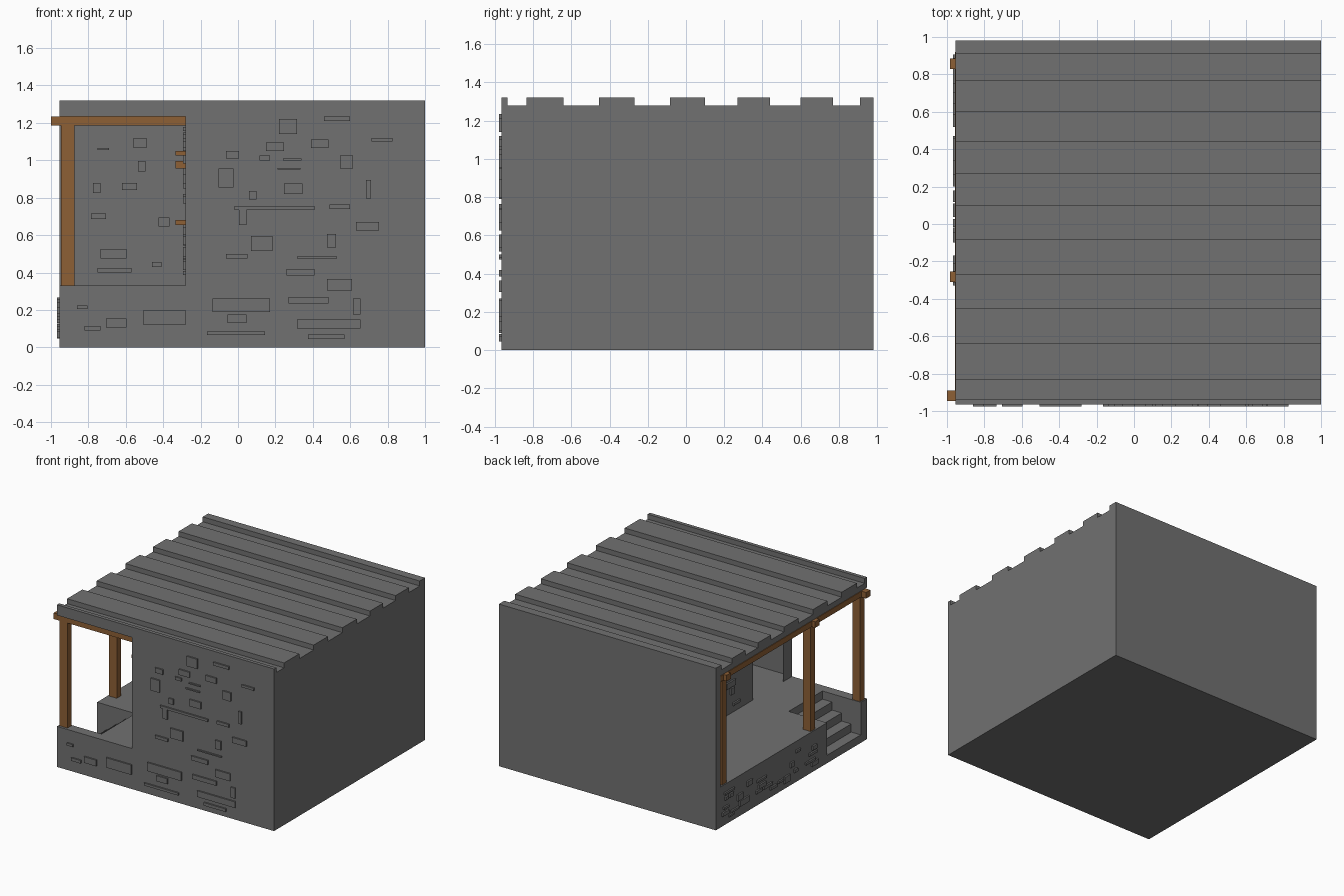
import bpy, bmesh, random
from mathutils import Vector

if "Cube" in bpy.data.objects:
    bpy.data.objects.remove(bpy.data.objects["Cube"])

random.seed(4)


def material(name, rgb):
    m = bpy.data.materials.new(name)
    m.diffuse_color = (*rgb, 1)
    m.use_nodes = True
    m.node_tree.nodes["Principled BSDF"].inputs["Base Color"].default_value = m.diffuse_color
    return m


STONE = material("grey stone", (0.165, 0.165, 0.165))
WOOD = material("brown wood", (0.27, 0.115, 0.035))

# main levels
L, R, F, B = -0.955, 1.0, -0.965, 0.98        # outer walls
WALL, BACK = -0.28, 0.92                       # porch inner walls
FLOOR, EAVE, TOP, VALLEY = 0.33, 1.235, 1.32, 1.28
SX, SY0, SY1, SZ = -0.61, -0.885, -0.45, 0.065  # stair pit


def finish(bm, name, mat):
    bmesh.ops.remove_doubles(bm, verts=bm.verts, dist=1e-5)
    me = bpy.data.meshes.new(name)
    bm.to_mesh(me)
    bm.free()
    me.materials.append(mat)
    ob = bpy.data.objects.new(name, me)
    bpy.context.collection.objects.link(ob)
    return ob


def face(bm, axis, pos, pts, sign):
    """Flat polygon on the plane axis=pos, facing sign along that axis."""
    verts = []
    for a, b in pts:
        co = [a, b]
        co.insert(axis, pos)
        verts.append(bm.verts.new(co))
    f = bm.faces.new(verts)
    f.normal_update()
    if f.normal[axis] * sign < 0:
        f.normal_flip()


def rect(a0, a1, b0, b1):
    return [(a0, b0), (a1, b0), (a1, b1), (a0, b1)]


def boxes(name, mat, items):
    """One object made of boxes given as (x0, x1, y0, y1, z0, z1)."""
    bm = bmesh.new()
    for x0, x1, y0, y1, z0, z1 in items:
        vs = bmesh.ops.create_cube(bm, size=1)["verts"]
        mid = Vector((x0 + x1, y0 + y1, z0 + z1)) / 2
        size = Vector((x1 - x0, y1 - y0, z1 - z0))
        for v in vs:
            v.co = v.co * size + mid
    return finish(bm, name, mat)


# ribbed roof profile in (y, z)
ribs = [(F, -0.935), (-0.835, -0.64), (-0.455, -0.27), (-0.085, 0.10),
        (0.27, 0.44), (0.60, 0.77), (0.91, B)]
profile = []
for i, (a, b) in enumerate(ribs):
    if i:
        profile += [(ribs[i - 1][1], VALLEY), (a, VALLEY)]
    profile += [(a, TOP), (b, TOP)]

# roof sheet
bm = bmesh.new()
for (ya, za), (yb, zb) in zip(profile, profile[1:]):
    if za == zb:
        face(bm, 2, za, rect(L, R, ya, yb), 1)
    else:
        face(bm, 1, ya, rect(L, R, VALLEY, TOP), 1 if zb < za else -1)
finish(bm, "ribbed_roof", STONE)

# house shell: outer walls with roof edge, and underside
bm = bmesh.new()
face(bm, 0, R, [(B, 0), (F, 0)] + profile, 1)
face(bm, 1, B, rect(L, R, 0, TOP), 1)
face(bm, 1, F, [(L, 0), (R, 0), (R, TOP), (L, TOP), (L, EAVE),
                (WALL, EAVE), (WALL, FLOOR), (L, FLOOR)], -1)
face(bm, 0, L, [(F, EAVE)] + profile +
     [(B, 0), (F, 0), (F, FLOOR), (SY0, FLOOR), (SY0, SZ), (SY1, SZ),
      (SY1, FLOOR), (BACK, FLOOR), (BACK, EAVE)], -1)
face(bm, 2, 0, rect(L, R, F, B), -1)
finish(bm, "outer_walls", STONE)

# porch floor, ceiling and inner walls with door and window openings
bm = bmesh.new()
face(bm, 2, FLOOR, [(L, F), (R, F), (R, BACK), (L, BACK), (L, SY1),
                    (SX, SY1), (SX, SY0), (L, SY0)], 1)
face(bm, 2, EAVE, rect(L, WALL, F, BACK), -1)
face(bm, 1, BACK, rect(L, WALL, FLOOR, EAVE), -1)
D0, D1, DZ = -0.85, -0.46, 1.025
W0, W1, WZ0, WZ1 = 0.15, 0.55, 0.68, 0.955
face(bm, 0, WALL, [(F, FLOOR), (D0, FLOOR), (D0, DZ), (D1, DZ), (D1, FLOOR),
                   (W0, FLOOR), (W0, EAVE), (F, EAVE)], -1)
face(bm, 0, WALL, rect(W0, W1, FLOOR, WZ0), -1)
face(bm, 0, WALL, rect(W0, W1, WZ1, EAVE), -1)
face(bm, 0, WALL, rect(W1, BACK, FLOOR, EAVE), -1)
finish(bm, "porch_interior", STONE)

# stairs sunk into the porch
bm = bmesh.new()
N = 4
w, h = (SX - L) / N, (FLOOR - SZ) / N
for i in range(N):
    x, z = L + i * w, SZ + i * h
    face(bm, 2, z, rect(x, x + w, SY0, SY1), 1)
    face(bm, 0, x + w, rect(SY0, SY1, z, z + h), -1)
    face(bm, 1, SY0, rect(x, x + w, z, FLOOR), 1)
    face(bm, 1, SY1, rect(x, x + w, z, FLOOR), -1)
finish(bm, "stairs", STONE)

# wooden posts and beams
rows = [("front", -0.945, -0.89, -1.0), ("middle", -0.31, -0.255, -0.985),
        ("back", 0.83, 0.885, -0.985)]
for name, y0, y1, x0 in rows:
    boxes(name + "_post", WOOD, [(-0.945, -0.875, y0, y1, FLOOR, 1.185)])
    boxes(name + "_beam", WOOD, [(x0, WALL, y0, y1, 1.185, EAVE - 0.001)])
boxes("side_beam", WOOD, [(-0.957, -0.9, -0.89, BACK, 1.187, EAVE - 0.002)])

# door lintel, window lintel and sill
boxes("door_lintel", WOOD, [(-0.335, WALL, D0 - 0.04, D1 + 0.04, DZ, 1.05)])
boxes("window_lintel", WOOD, [(-0.335, WALL, W0 - 0.04, W1 + 0.04, WZ1, 0.995)])
boxes("window_sill", WOOD, [(-0.335, WALL, W0 - 0.04, W1 + 0.04, 0.655, WZ0)])

# raised stones on the front wall (x0, x1, z0, z1)
upper = [(.22, .315, 1.14, 1.22), (.46, .6, 1.21, 1.235), (.39, .485, 1.065, 1.11),
         (.715, .825, 1.1, 1.12), (.545, .615, .955, 1.025), (.15, .245, 1.05, 1.095),
         (-.065, .005, 1.01, 1.05), (-.105, -.025, .855, .955), (.115, .17, 1, 1.025),
         (.21, .335, .95, .96), (.245, .345, .82, .875), (.685, .71, .795, .895),
         (.63, .755, .625, .67), (-.02, .41, .735, .755), (.49, .6, .74, .765),
         (.005, .045, .655, .735), (.06, .1, .79, .835), (.24, .34, 1, 1.01)]
lower = [(.07, .185, .515, .595), (.475, .525, .535, .605), (-.065, .05, .475, .5),
         (.315, .53, .475, .485), (.26, .41, .385, .42), (.475, .61, .305, .365),
         (.27, .485, .235, .27), (-.135, .17, .19, .26), (.615, .655, .175, .26),
         (-.055, .045, .13, .175), (.315, .655, .1, .15), (.375, .57, .045, .07),
         (-.165, .145, .065, .085), (-.505, -.28, .12, .2), (-.705, -.595, .105, .155),
         (-.82, -.735, .09, .115), (-.86, -.805, .205, .225)]
boxes("front_stones", STONE, [(a, b, F - 0.012, F + 0.004, c, d) for a, b, c, d in upper + lower])

# raised stones on the porch back wall
rear = [(-.56, -.49, 1.065, 1.12), (-.75, -.69, 1.055, 1.065), (-.535, -.495, .94, .995),
        (-.775, -.735, .825, .88), (-.62, -.54, .84, .88), (-.785, -.705, .685, .715),
        (-.425, -.365, .645, .695), (-.735, -.595, .475, .525), (-.75, -.57, .4, .425),
        (-.46, -.41, .43, .455)]
boxes("back_stones", STONE, [(a, b, BACK - 0.012, BACK + 0.004, c, d) for a, b, c, d in rear])


def scatter(name, x, y0, y1, z0, z1, count, blocked):
    items = []
    while len(items) < count:
        w, h = random.uniform(0.04, 0.13), random.uniform(0.015, 0.055)
        a, c = random.uniform(y0, y1 - w), random.uniform(z0, z1 - h)
        if blocked and a + w > W0 - 0.05 and a < W1 + 0.05 and c + h > 0.64 and c < 1.0:
            continue
        if any(a < i[3] and a + w > i[2] and c < i[5] and c + h > i[4] for i in items):
            continue
        items.append((x - 0.013, x + 0.004, a, a + w, c, c + h))
    boxes(name, STONE, items)


# raised stones on the left base and on the porch side wall
scatter("left_base_stones", L, -0.36, 0.91, 0.045, 0.275, 24, False)
scatter("side_wall_stones", WALL, -0.4, 0.88, 0.36, 1.2, 34, True)
